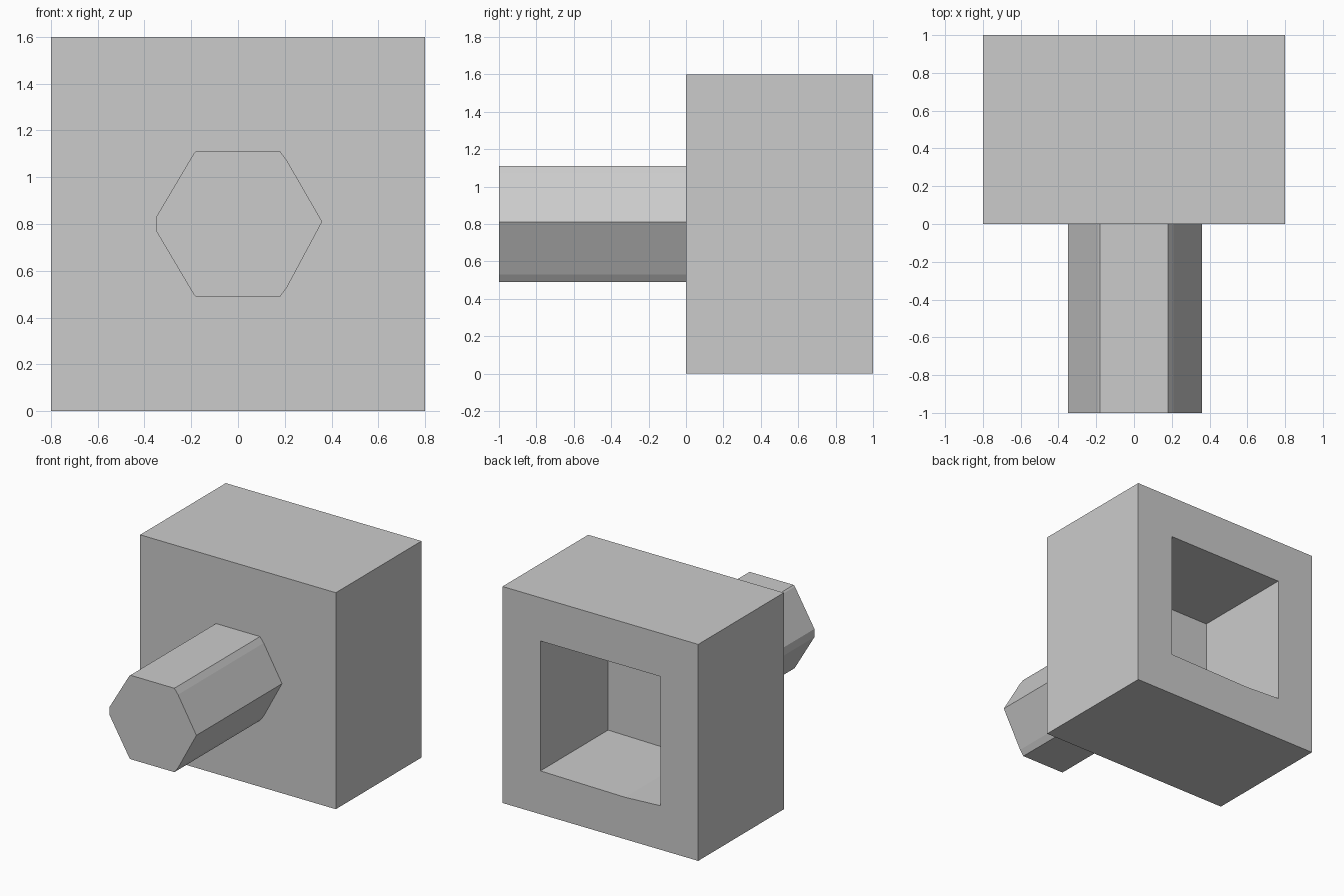
import bpy, bmesh

if "Cube" in bpy.data.objects:
    bpy.data.objects.remove(bpy.data.objects["Cube"])


def prism(name, profile, y0, y1):
    """Extrude an x/z profile along y."""
    bm = bmesh.new()
    face = bm.faces.new([bm.verts.new((x, y0, z)) for x, z in profile])
    out = bmesh.ops.extrude_face_region(bm, geom=[face])
    verts = [v for v in out["geom"] if isinstance(v, bmesh.types.BMVert)]
    bmesh.ops.translate(bm, verts=verts, vec=(0, y1 - y0, 0))
    bmesh.ops.recalc_face_normals(bm, faces=bm.faces)
    mesh = bpy.data.meshes.new(name)
    bm.to_mesh(mesh)
    bm.free()
    obj = bpy.data.objects.new(name, mesh)
    bpy.context.collection.objects.link(obj)
    return obj


# Square socket block
block = prism("socket_block", [(-0.8, 0), (0.8, 0), (0.8, 1.6), (-0.8, 1.6)], 0, 1)

# Square recess opening at the back, with a slightly sagging floor
recess = prism("recess_cutter",
               [(-0.49, 0.325), (-0.2, 0.31), (0.49, 0.32), (0.49, 1.28), (-0.49, 1.28)],
               0.21, 1.2)
recess.hide_render = True
recess.hide_viewport = True
cut = block.modifiers.new("recess", 'BOOLEAN')
cut.operation = 'DIFFERENCE'
cut.solver = 'EXACT'
cut.object = recess

# Hexagonal shank with worn corners on the front
upper = [(0.36, 0.81), (0.21, 1.07), (0.18, 1.11), (-0.18, 1.11), (-0.19, 1.10), (-0.35, 0.83)]
lower = [(x, 1.6 - z) for x, z in reversed(upper[1:])]
prism("hex_shank", upper + lower, -1, 0)
